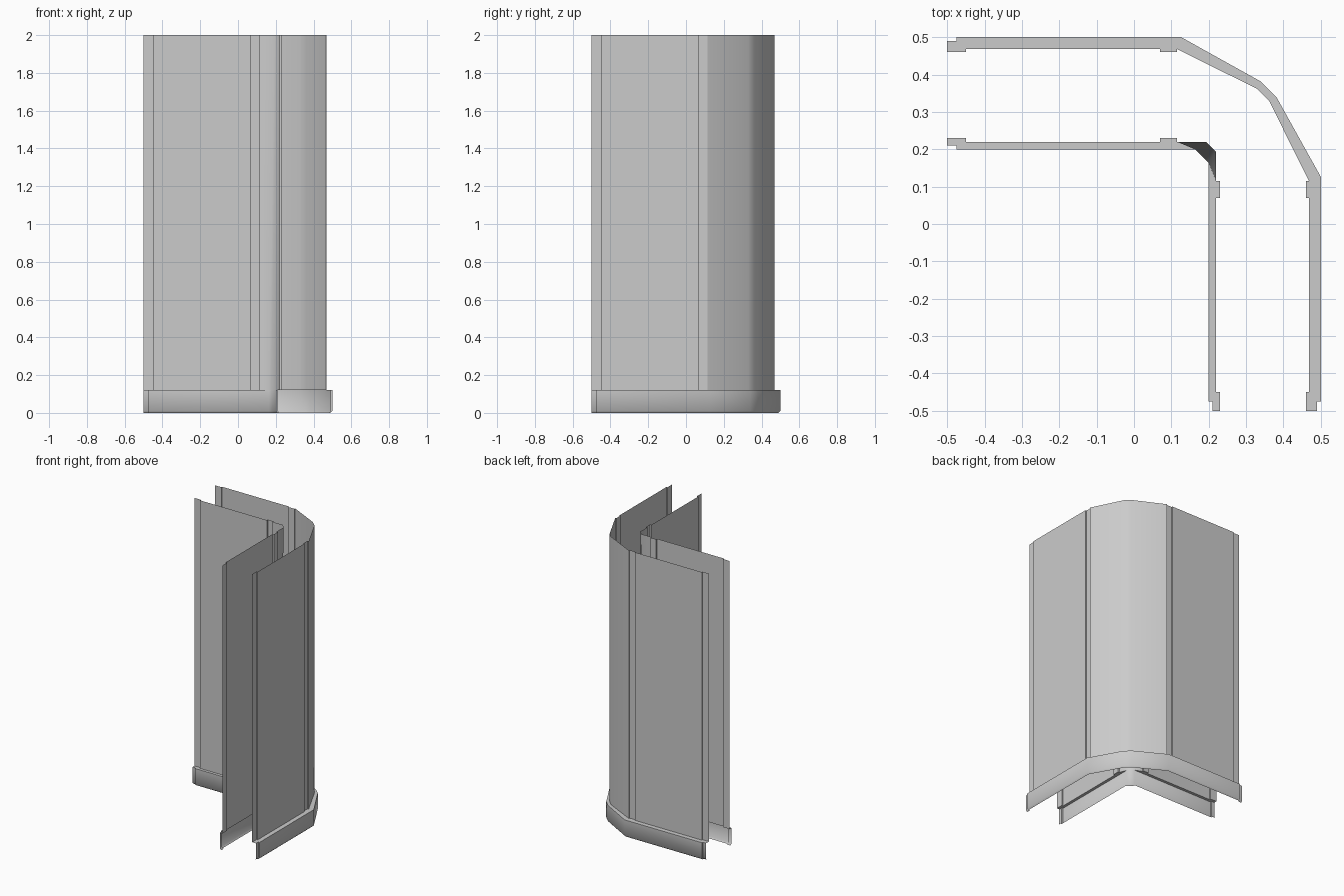
import bpy, bmesh, math

if "Cube" in bpy.data.objects:
    bpy.data.objects.remove(bpy.data.objects["Cube"])

WALL_TOP, BASE_TOP, LIP = 2.0, 0.12, 0.01


def full(half):
    """Mirror half an outline across the diagonal x = y."""
    return half + [(y, x) for x, y in reversed(half)]


def finish(name, bm):
    bmesh.ops.remove_doubles(bm, verts=bm.verts, dist=1e-5)
    me = bpy.data.meshes.new(name)
    bm.to_mesh(me)
    bm.free()
    ob = bpy.data.objects.new(name, me)
    bpy.context.collection.objects.link(ob)
    bpy.ops.object.select_all(action='DESELECT')
    ob.select_set(True)
    bpy.context.view_layer.objects.active = ob
    bpy.ops.object.shade_smooth_by_angle(angle=math.radians(50))
    return ob


def loft(bm, rings, flip):
    """Skin open outlines given as (points, z), from low to high."""
    rows = [[bm.verts.new((x, y, z)) for x, y in pts] for pts, z in rings]
    for a, b in zip(rows, rows[1:]):
        for i in range(len(a) - 1):
            f = [a[i], b[i], b[i + 1], a[i + 1]]
            bm.faces.new(f[::-1] if flip else f)


def ledge(bm, wall, base, flip):
    """Flat top of the skirting, from the wall line to the skirting line."""
    def poly(pts):
        clean = []
        for p in pts:
            if p not in clean:
                clean.append(p)
        if len(clean) > 2:
            f = bm.faces.new([bm.verts.new((x, y, BASE_TOP)) for x, y in clean])
            f.normal_update()
            if f.normal.z < 0:
                f.normal_flip()
    mir = lambda pts: [(y, x) for x, y in pts]
    poly(wall + base[::-1])
    poly(mir(wall + base[::-1]))
    w, b = wall[-1], base[-1]
    poly([w, (w[1], w[0]), (b[1], b[0]), b])


def wall_half(panel, strip, end):
    """Panel line with recessed strips at the end and beside the corner."""
    return [(-.5, strip), (-.45, strip), (-.45, panel), (.07, panel),
            (.07, strip), (.115, strip), (.115, panel), end]


def build(name, top, foot, base, inset, flip):
    # upper wall sheet
    bm = bmesh.new()
    loft(bm, [(full(foot), BASE_TOP), (full(top), WALL_TOP)], flip)
    finish(name + "_wall", bm)
    # skirting with a ledge and a small undercut at the floor
    bm = bmesh.new()
    low = [(x, y + inset) for x, y in base]
    loft(bm, [(full(low), 0), (full(base), LIP), (full(base), BASE_TOP)], flip)
    ledge(bm, foot, base, flip)
    finish(name + "_skirting", bm)


# outer side of the corner
outer = wall_half(.468, .46, (.329, .362))
build("outer", outer, outer,
      [(-.5, .49), (-.475, .49), (-.475, .5), (.126, .5), (.34, .381)],
      -.01, False)

# inner side, whose corner leans back as it rises
build("inner", wall_half(.22, .23, (.193, .22)), wall_half(.22, .23, (.163, .2)),
      [(-.5, .21), (-.475, .21), (-.475, .2), (.163, .2)],
      .01, True)
